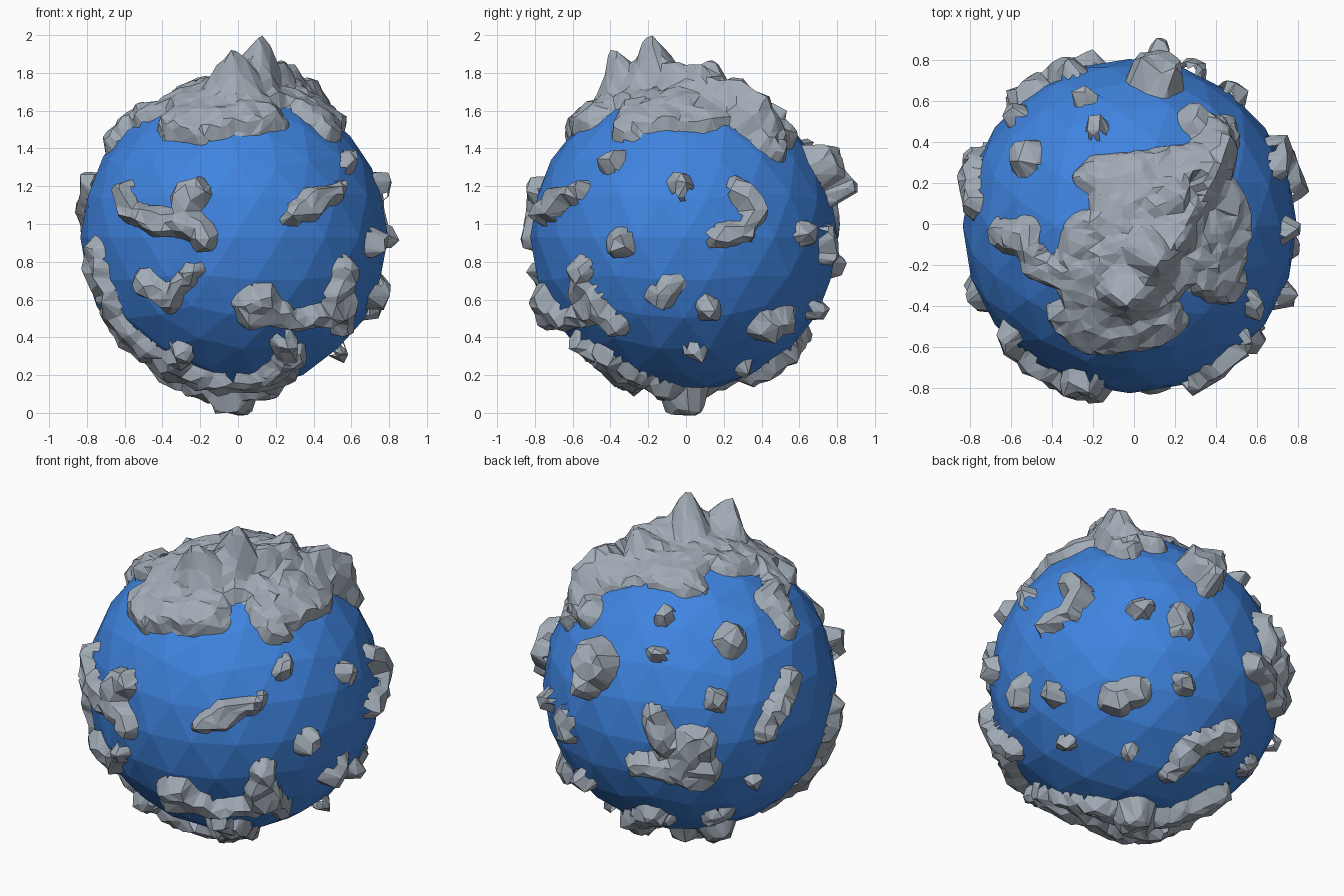
import bpy, bmesh, math
from mathutils import Vector, noise

if "Cube" in bpy.data.objects:
    bpy.data.objects.remove(bpy.data.objects["Cube"])

C = Vector((-0.02, -0.01, 0.93))   # globe centre
R = 0.815                          # ocean radius


def material(name, col):
    m = bpy.data.materials.new(name)
    m.diffuse_color = (*col, 1)
    m.use_nodes = True
    m.node_tree.nodes["Principled BSDF"].inputs["Base Color"].default_value = m.diffuse_color
    return m


BLUE = material("ocean_blue", (0.05, 0.23, 0.74))
ROCK = material("rock_grey", (0.36, 0.41, 0.47))

# Viewing directions used for placing land: azimuth from the front, elevation
VIEWS = {"front": (0, 0), "right": (90, 0), "top": (0, 90),
         "back_left": (215, 25), "back_right": (139, -33)}
# Grid origin of each view relative to the globe centre
ORIGIN = {"front": (C.x, C.z), "right": (C.y, C.z), "top": (C.x, C.y)}


def on_globe(view, u, v):
    """Point on the ocean surface seen at (u, v) in a view."""
    a, e = (math.radians(k) for k in VIEWS[view])
    o = ORIGIN.get(view, (0, 0))
    u, v = u - o[0], v - o[1]
    right = Vector((math.cos(a), math.sin(a), 0))
    out = Vector((math.sin(a) * math.cos(e), -math.cos(a) * math.cos(e), math.sin(e)))
    up = out.cross(right)
    d = right * u + up * v + out * math.sqrt(max(0, R * R - u * u - v * v))
    return d.normalized() * R


def segments(strokes):
    segs = []
    for view, w, h, path in strokes:
        pts = [on_globe(view, *p) for p in path]
        for a, b in zip(pts, pts[1:] or pts):
            ab = b - a
            segs.append((a, ab, max(ab.length_squared, 1e-9), w, h))
    return segs


def seg_dist(p, a, ab, l2):
    t = min(1, max(0, (p - a).dot(ab) / l2))
    return (p - a - ab * t).length


def make_land(name, strokes, peaks=(), ratio=0.4, rough=1.0):
    """Raise a fine sphere along the strokes, drop the rest, facet the result."""
    segs, tops = segments(strokes), segments(peaks)
    bm = bmesh.new()
    bmesh.ops.create_icosphere(bm, subdivisions=6, radius=R)
    dead = []
    for v in bm.verts:
        p = v.co.copy()
        q = p + noise.noise_vector(p * 7) * 0.028 + noise.noise_vector(p * 15) * 0.016
        rise = -1.0
        for a, ab, l2, w, h in segs:
            d = seg_dist(q, a, ab, l2)
            if d < w * 1.6 + 0.03:
                s = (w - d) / min(w, 0.1)
                rise = max(rise, h * min(1, 2.2 * s) if s > 0 else 0.14 * s)
        if rise < -0.045:
            dead.append(v)
            continue
        if rise > 0:
            rise += rough * (0.026 * noise.noise(p * 12) + 0.015 * noise.noise(p * 27))
            extra = 0
            for a, ab, l2, w, h in tops:
                d = seg_dist(q, a, ab, l2)
                extra = max(extra, h * max(0, 1 - d / w) ** 1.25)
            rise += extra
        v.co = p * ((R + rise) / R)
    bmesh.ops.delete(bm, geom=dead, context='VERTS')
    me = bpy.data.meshes.new(name)
    bm.to_mesh(me)
    bm.free()
    ob = bpy.data.objects.new(name, me)
    ob.location = C
    bpy.context.collection.objects.link(ob)
    me.materials.append(ROCK)
    dec = ob.modifiers.new("facets", 'DECIMATE')
    dec.ratio = ratio
    return ob


# Ocean globe
bpy.ops.mesh.primitive_ico_sphere_add(subdivisions=3, radius=R, location=C)
ocean = bpy.context.object
ocean.name = "ocean_globe"
ocean.data.materials.append(BLUE)

# Mountain cap on top, with a curved ridge and peaks
cap = [("top", 0.26, 0.04, [(0.03, 0.08), (0.1, -0.15)]),
       ("top", 0.17, 0.04, [(-0.2, -0.1), (-0.22, -0.3)]),
       ("top", 0.1, 0.04, [(-0.2, 0.24), (0.1, 0.27), (0.28, 0.3)]),
       ("top", 0.25, 0.05, [(-0.14, -0.33), (0.02, -0.25)]),
       ("top", 0.12, 0.06, [(-0.32, -0.46), (-0.2, -0.54), (0.0, -0.54), (0.14, -0.49)]),
       ("top", 0.18, 0.05, [(0.43, 0.08), (0.42, -0.14)]),
       ("top", 0.1, 0.05, [(0.36, -0.27), (0.46, -0.3)]),
       ("top", 0.09, 0.06, [(-0.65, -0.05), (-0.53, -0.07)]),
       ("top", 0.08, 0.05, [(-0.52, -0.07), (-0.5, -0.19), (-0.3, -0.25)]),
       ("top", 0.09, 0.07, [(0.37, 0.2), (0.45, 0.4), (0.3, 0.5)]),
       ("right", 0.08, 0.06, [(0.38, 1.53), (0.47, 1.4)])]
peaks = [("top", 0.13, 0.12, [(-0.01, -0.31), (0.1, -0.15), (0.24, 0.04), (0.3, 0.2), (0.38, 0.36)]),
         ("top", 0.16, 0.25, [(0.09, -0.15)]),
         ("top", 0.15, 0.21, [(-0.02, -0.31)]),
         ("top", 0.15, 0.16, [(0.2, 0.11)])]
make_land("mountain_cap", cap, peaks, 0.4, 0.7)

# Land on the front
front = [("front", 0.075, 0.07, [(-0.6, 1.16), (-0.57, 1.08), (-0.45, 1.01), (-0.22, 0.99), (-0.18, 0.93)]),
         ("front", 0.075, 0.08, [(-0.21, 1.17), (-0.27, 1.16), (-0.3, 1.02)]),
         ("front", 0.075, 0.06, [(-0.5, 0.7), (-0.4, 0.64), (-0.36, 0.6)]),
         ("front", 0.06, 0.06, [(-0.36, 0.62), (-0.24, 0.75)]),
         ("front", 0.055, 0.07, [(0.28, 1.04), (0.4, 1.12), (0.53, 1.18)]),
         ("front", 0.07, 0.07, [(0.37, 1.1), (0.44, 1.14)]),
         ("front", 0.13, 0.08, [(0.1, 0.56)]),
         ("front", 0.07, 0.07, [(0.15, 0.54), (0.3, 0.5), (0.47, 0.52), (0.56, 0.76)]),
         ("front", 0.09, 0.07, [(0.52, 0.56)]),
         ("right", 0.075, 0.07, [(-0.5, 0.62), (-0.38, 0.47)]),
         ("front", 0.065, 0.06, [(0.24, 0.37), (0.25, 0.28), (0.17, 0.22)])]
make_land("front_land", front)

# Band of land round the left side to the bottom
band = [("front", 0.11, 0.05, [(-0.76, 0.82), (-0.71, 0.65), (-0.63, 0.47), (-0.5, 0.34), (-0.36, 0.25)]),
        ("front", 0.08, 0.06, [(-0.36, 0.25), (-0.1, 0.17), (0.12, 0.18), (0.25, 0.28)]),
        ("front", 0.07, 0.07, [(-0.3, 0.33), (-0.35, 0.22)]),
        ("back_right", 0.09, 0.05, [(-0.5, -0.6), (-0.2, -0.65)]),
        ("back_right", 0.09, 0.06, [(-0.2, -0.65), (0.1, -0.72), (0.45, -0.6)]),
        ("back_right", 0.13, 0.11, [(0.0, -0.69)]),
        ("back_right", 0.08, 0.06, [(0.2, -0.45), (0.34, -0.3), (0.53, -0.25)])]
make_land("bottom_land", band)

# Land on the back
back = [("top", 0.14, 0.11, [(0.11, 0.71)]),
        ("top", 0.07, 0.15, [(0.11, 0.76)]),
        ("back_left", 0.08, 0.06, [(-0.2, -0.18), (-0.15, -0.33)]),
        ("back_left", 0.13, 0.06, [(0.02, -0.36), (0.0, -0.48)]),
        ("back_left", 0.08, 0.06, [(-0.28, -0.45), (-0.15, -0.47), (0.05, -0.52), (0.1, -0.48)]),
        ("back_left", 0.08, 0.06, [(0.56, 0.02), (0.5, -0.12), (0.42, -0.26)]),
        ("back_left", 0.07, 0.04, [(-0.28, -0.73), (-0.15, -0.75)]),
        ("back_left", 0.07, 0.04, [(0.13, -0.74), (0.2, -0.72)])]
make_land("back_land", back)

# Small rock islands: (u, v, radius)
islands = {
    "right": [(-0.38, 1.33, .07), (-0.03, 1.21, .07), (-0.35, 0.9, .08), (-0.14, 0.61, .08),
              (-0.08, 0.67, .07), (0.12, 0.55, .07), (0.05, 0.33, .06), (0.63, 0.95, .07),
              (0.42, 0.46, .1), (0.5, 0.49, .1), (-0.02, 1.17, .05)],
    "top": [(-0.23, 0.61, .06), (-0.18, 0.47, .06), (-0.53, 0.34, .1), (-0.58, 0.52, .07)],
    "back_right": [(0.27, 0.42, .06), (0.28, 0.33, .06), (0.29, 0.04, .07), (-0.03, -0.34, .05)],
    "back_left": [(-0.68, -0.2, .07), (0.35, -0.54, .05)]}
rocks = [(view, r, 0.045 + r * 0.25, [(u, v)]) for view, pts in islands.items() for u, v, r in pts]
rocks.append(("right", 0.065, 0.065, [(0.27, 1.19), (0.36, 1.08), (0.32, 0.96), (0.18, 0.93)]))
make_land("rock_islands", rocks)
